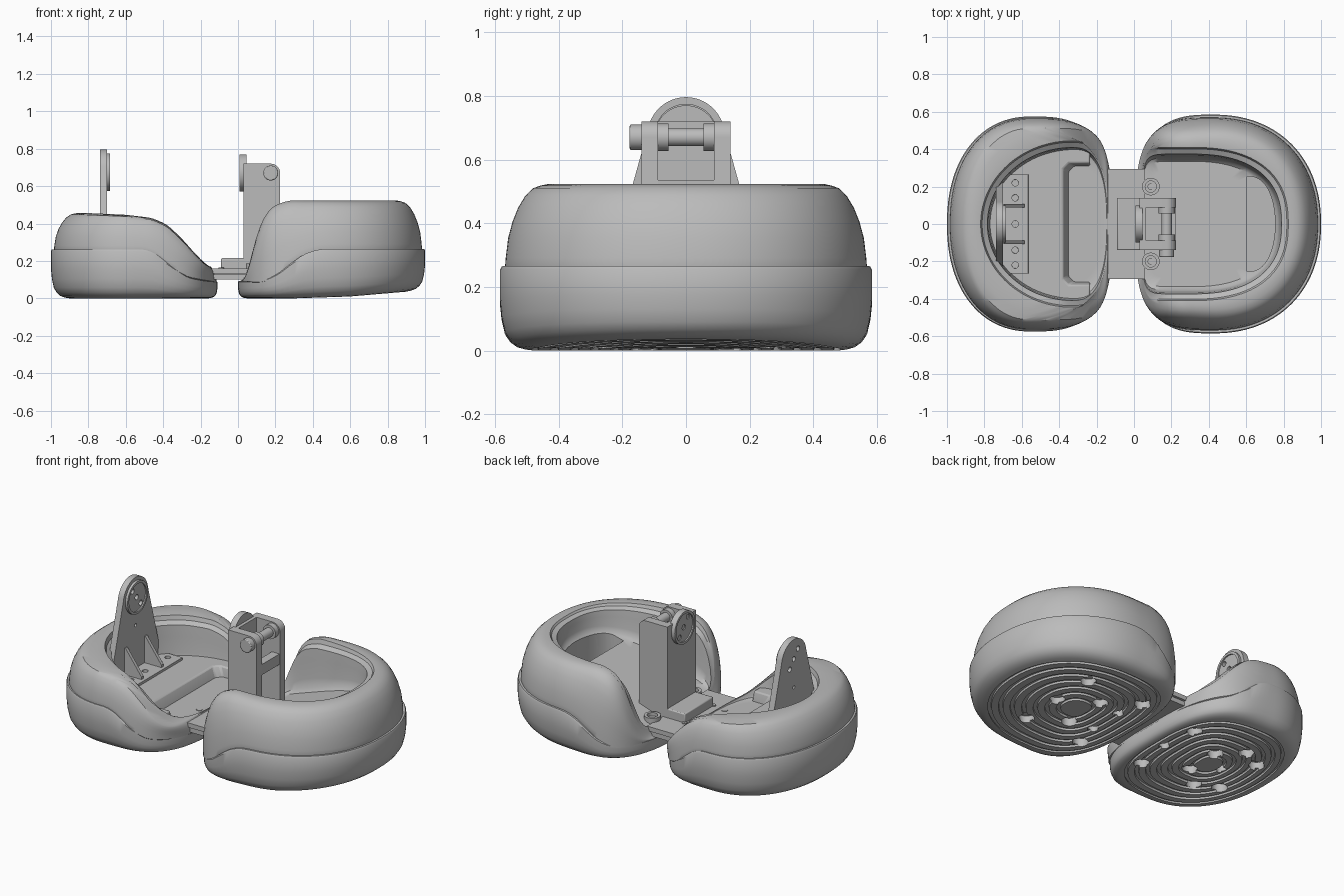
import bpy, bmesh
from math import sin, cos, pi, tau

if "Cube" in bpy.data.objects:
    bpy.data.objects.remove(bpy.data.objects["Cube"])

grey = bpy.data.materials.new("plain grey")
grey.use_nodes = True
grey.diffuse_color = (0.5, 0.5, 0.5, 1)
grey.node_tree.nodes["Principled BSDF"].inputs["Base Color"].default_value = (0.5, 0.5, 0.5, 1)


# ---- helpers ----
def loft(name, rings):
    """Skin a list of equal-length point rings and cap both ends."""
    bm = bmesh.new()
    loops = [[bm.verts.new(p) for p in r] for r in rings]
    n = len(loops[0])
    for a, b in zip(loops, loops[1:]):
        for i in range(n):
            j = (i + 1) % n
            bm.faces.new((a[i], a[j], b[j], b[i]))
    bm.faces.new(loops[0])
    bm.faces.new(loops[-1])
    bmesh.ops.recalc_face_normals(bm, faces=bm.faces)
    me = bpy.data.meshes.new(name)
    bm.to_mesh(me)
    bm.free()
    me.materials.append(grey)
    ob = bpy.data.objects.new(name, me)
    bpy.context.collection.objects.link(ob)
    return ob


def place(u, v, h, axis):
    return {"x": (h, u, v), "y": (u, h, v), "z": (u, v, h)}[axis]


def prism(name, pts, axis, lo, hi):
    return loft(name, [[place(u, v, h, axis) for u, v in pts] for h in (lo, hi)])


def box(name, x, y, z):
    return prism(name, [(x[0], y[0]), (x[1], y[0]), (x[1], y[1]), (x[0], y[1])], "z", *z)


def lathe(name, u, v, axis, profile, n=32):
    """Revolve (radius, height) points about an axis through u, v."""
    return loft(name, [[place(u + r * cos(tau * i / n), v + r * sin(tau * i / n), h, axis)
                        for i in range(n)] for r, h in profile])


def rod(name, u, v, axis, r, lo, hi, n=32):
    return lathe(name, u, v, axis, [(r, lo), (r, hi)], n)


def activate(ob):
    bpy.ops.object.select_all(action="DESELECT")
    ob.select_set(True)
    bpy.context.view_layer.objects.active = ob


def cut(ob, cutters):
    for c in cutters:
        c.hide_render = True
        m = ob.modifiers.new("cut", "BOOLEAN")
        m.operation, m.solver, m.object = "DIFFERENCE", "EXACT", c
        activate(ob)
        bpy.ops.object.modifier_apply(modifier=m.name)
        bpy.data.objects.remove(c)


def bevel(ob, width, segments=2):
    m = ob.modifiers.new("bevel", "BEVEL")
    m.width, m.segments, m.limit_method = width, segments, "ANGLE"
    return ob


def curve(pts):
    """Height along x through the points, softened a little."""
    def at(x):
        if x <= pts[0][0]:
            return pts[0][1]
        for (x0, z0), (x1, z1) in zip(pts, pts[1:]):
            if x <= x1:
                return z0 + (z1 - z0) * (x - x0) / (x1 - x0)
        return pts[-1][1]
    return lambda x: sum(at(x + k * 0.01) for k in (-2, -1, 0, 1, 2)) / 5


# ---- pods: lower tub with grooved sole, and upper shell with a cavity ----
def pod(name, face, body, hollow, fy, seam, top, sole, floor):
    """body and hollow: centre, outer reach, inner reach, half width, two roundness powers."""
    def outline(shape, d=0, f_in=0.3, fy=1, s=1, sharpen=0):
        cx, outer, inner, side, n_out, n_in = shape
        pts = []
        for i in range(128):
            c, q = cos(tau * i / 128), sin(tau * i / 128)
            out = c * face > 0
            a, n = (outer - d, n_out) if out else (inner - d * f_in, n_in + d * sharpen)
            r = s * (abs(c / a) ** n + abs(q / (side - d * fy)) ** n) ** (-1 / n)
            pts.append((cx + r * c, r * q))
        return pts

    def lift(pts, z):
        return [(x, y, z(x)) for x, y in pts]

    def wall(k):
        return lambda x: sole(x) + k * (seam(x) - sole(x))

    def shell(k):
        return lambda x: seam(x) + k * (max(top(x), seam(x)) - seam(x))

    def cavity(k):
        return lambda x: min(floor(x), top(x)) + k * (top(x) - min(floor(x), top(x)))

    # lower tub: grooved sole, rounded edge, side wall, rim
    rings = []
    for i in range(7):
        for ds, h in ((0.1, 0), (0.18, 0), (0.184, 0.012), (0.226, 0.012)):
            rings.append(lift(outline(body, 0.1, 0.5, s=ds + 0.13 * i), lambda x, h=h: sole(x) + h))
    for d, k in ((0.1, 0), (0.075, 0.015), (0.05, 0.05), (0.03, 0.12), (0.015, 0.22), (0.005, 0.4),
                 (0, 0.6), (0, 0.96), (0.005, 1), (0.035, 1)):
        rings.append(lift(outline(body, d, 0.5), wall(k)))
    rings.append(lift(outline(body, 0.07, 1), lambda x: 0.07))
    lower = loft(name + "_tub", rings)

    # upper shell: outside, rolled top, lip, step, upright inner wall, floor
    rings = [lift(outline(body, 0.07, 1), lambda x: 0.055)]
    for d, k in ((0.016, -0.03), (0.018, 0.1), (0.026, 0.35), (0.04, 0.55), (0.058, 0.72),
                 (0.08, 0.86), (0.105, 0.95)):
        rings.append(lift(outline(body, d, 0.3, fy, sharpen=24), shell(k)))
    lip, rim = outline(hollow), outline(body, 0.105, 0.3, fy, sharpen=24)
    for t, k in ((0.3, 0.98), (0.65, 1)):
        rings.append(lift([(a + (c - a) * t, b + (e - b) * t) for (a, b), (c, e) in zip(rim, lip)], shell(k)))
    for d, k in ((0, 0.99), (0.008, 0.9), (0.036, 0.84), (0.042, 0.6), (0.048, 0.25),
                 (0.056, 0.08), (0.075, 0)):
        rings.append(lift(outline(hollow, d, 0.1), cavity(k)))
    for s in (0.85, 0.6, 0.35, 0.1):
        rings.append(lift(outline(hollow, 0.075, 0.1, s=s), cavity(0)))
    return lower, loft(name + "_shell", rings)


toe_tub, toe_shell = pod(
    "toe", 1, (0.42, 0.58, 0.42, 0.585, 2.2, 2.9), (0.3, 0.525, 0.255, 0.41, 2.45, 8), 1,
    curve([(0.1, 0.092), (0.16, 0.105), (0.22, 0.135), (0.28, 0.185), (0.35, 0.235), (0.42, 0.26), (0.48, 0.265)]),
    curve([(0.02, 0.09), (0.05, 0.13), (0.07, 0.22), (0.1, 0.34), (0.14, 0.44), (0.19, 0.495), (0.27, 0.523)]),
    curve([(0.3, 0), (0.6, 0.01), (0.95, 0.04)]), lambda x: 0.125 + 0.34 * x)
heel_tub, heel_shell = pod(
    "heel", -1, (-0.55, 0.45, 0.44, 0.575, 2.2, 2.9), (-0.33, 0.49, 0.19, 0.445, 2.0, 2.6), 0.6,
    curve([(-0.5, 0.262), (-0.44, 0.24), (-0.36, 0.175), (-0.27, 0.12), (-0.18, 0.1), (-0.12, 0.09)]),
    curve([(-0.85, 0.458), (-0.6, 0.447), (-0.46, 0.43), (-0.38, 0.395), (-0.3, 0.32),
           (-0.2, 0.205), (-0.16, 0.172), (-0.12, 0.162)]),
    lambda x: 0, lambda x: 0.163)

# round holes in the soles
for tub, holes in (
        (toe_tub, [(0.56, 0.27, 0.045), (0.56, 0, 0.045), (0.36, 0.135, 0.045),
                   (0.165, 0.27, 0.045), (0.21, 0.11, 0.03)]),
        (heel_tub, [(-0.25, 0.23, 0.045), (-0.22, 0, 0.03), (-0.5, 0.11, 0.045),
                    (-0.63, 0.23, 0.045), (-0.64, 0, 0.03), (-0.76, 0.16, 0.045)])):
    spots = [(x, y * s, r) for x, y, r in holes for s in ((1, -1) if y else (1,))]
    cut(tub, [rod("sole_hole_cutter", x, y, "z", r, -0.1, 0.05, 24) for x, y, r in spots])

# toe pocket
half_oval = [(0.605 + 0.15 * max(0, cos(a)) ** 0.8, 0.255 * sin(a))
             for a in [-pi / 2 + pi * i / 20 for i in range(21)]]
cut(toe_shell, [prism("pocket_cutter", half_oval, "z", 0.2, 0.44)])


# raised heel floor, ramping down to a recess beside the hinge
def step_ring(x, y, z):
    half = [(-0.81, 0.2), (-0.6, 0.42), (-0.3, 0.44), (-0.235, 0.39), (-0.235, y), (x + 0.03, y), (x, y - 0.03)]
    return [(a, b, z) for a, b in half] + [(a, -b, z) for a, b in reversed(half)]


bevel(loft("heel_floor_step", [step_ring(-0.345, 0.31, 0.14), step_ring(-0.35, 0.31, 0.165),
                               step_ring(-0.38, 0.325, 0.22)]), 0.008)

# ---- hinge plate between the pods ----
box("hinge_plate_lower", (-0.17, 0.06), (-0.285, 0.285), (0.1, 0.128))
box("hinge_plate_upper", (-0.15, 0.06), (-0.295, 0.295), (0.132, 0.16))
box("hinge_plate_core", (-0.14, 0.05), (-0.27, 0.27), (0.12, 0.14))
bevel(box("bracket_foot", (-0.09, 0.06), (-0.14, 0.14), (0.15, 0.215)), 0.006)
for s in (1, -1):
    lathe("screw_boss", 0.09, 0.2 * s, "z",
          [(0.047, 0.12), (0.047, 0.185), (0.03, 0.185), (0.03, 0.165), (0.015, 0.165), (0.015, 0.15)])
    rod("recess_screw", -0.18, 0.12 * s, "z", 0.018, 0.12, 0.166, 20)
    rod("plate_screw", -0.09, 0.142 * s, "z", 0.014, 0.14, 0.166, 20)

# ---- clevis bracket with pin ----
arm = [(0.03, 0.13), (0.225, 0.13), (0.225, 0.67)]
arm += [(0.175 + 0.05 * cos(a), 0.67 + 0.05 * sin(a)) for a in [pi / 16 * i for i in range(1, 9)]]
arm += [(0.03, 0.72)]
for s in (1, -1):
    prism("clevis_arm", arm, "y", 0.088 * s, 0.14 * s)
    rod("pin_collar", 0.175, 0.67, "y", 0.043, 0.055 * s, 0.09 * s)
box("clevis_back", (0.03, 0.065), (-0.14, 0.14), (0.13, 0.72))
box("clevis_crossbar", (0.17, 0.222), (-0.09, 0.09), (0.47, 0.535))
box("clevis_sill", (0.06, 0.222), (-0.09, 0.09), (0.13, 0.22))
rod("hinge_pin", 0.175, 0.67, "y", 0.028, -0.15, 0.12)
bevel(rod("pin_head", 0.175, 0.67, "y", 0.04, -0.177, -0.13), 0.005)


def hub_holes(z):
    """Two diagonal holes and a centre hole."""
    return [rod("hub_hole_cutter", k * -0.04, z + k * 0.05, "x", 0.016, -0.8, 0.02, 16) for k in (-1, 0, 1)]


def hub(name, z, x0, x1, out):
    """Cupped disc with holes."""
    disc = lathe(name, 0, z, "x", [(0.1, x0), (0.1, x1), (0.085, x1), (0.085, x1 - 0.008 * out)], 48)
    cut(disc, hub_holes(z))


hub("clevis_hub", 0.67, 0.045, 0.007, -1)

# ---- upright heel bracket ----
upright = [(-0.26, 0.19), (0.26, 0.19)]
upright += [(0.121 * cos(a), 0.675 + 0.121 * sin(a)) for a in [0.15 + (pi - 0.3) * i / 24 for i in range(25)]]
plate = prism("heel_upright", upright, "x", -0.738, -0.7)
cut(plate, hub_holes(0.675) + [rod("small_hole_cutter", 0, 0.5, "x", 0.01, -0.8, -0.6, 16)])
hub("upright_hub", 0.675, -0.705, -0.685, 1)
foot = bevel(box("upright_foot", (-0.738, -0.565), (-0.265, 0.265), (0.18, 0.235)), 0.004)
cut(foot, [rod("foot_hole_cutter", -0.635, y, "z", 0.017, 0.21, 0.3, 20)
           for y in (-0.22, -0.14, 0, 0.14, 0.22)])
for s in (1, -1):
    prism("upright_gusset", [(-0.71, 0.22), (-0.585, 0.22), (-0.585, 0.25), (-0.695, 0.4), (-0.71, 0.4)],
          "y", 0.087 * s, 0.107 * s)

# smooth shading with crisp edges
for ob in list(bpy.context.scene.objects):
    if ob.type == "MESH" and ob.data.materials and ob.data.materials[0] == grey:
        activate(ob)
        bpy.ops.object.shade_smooth_by_angle(angle=0.6)
